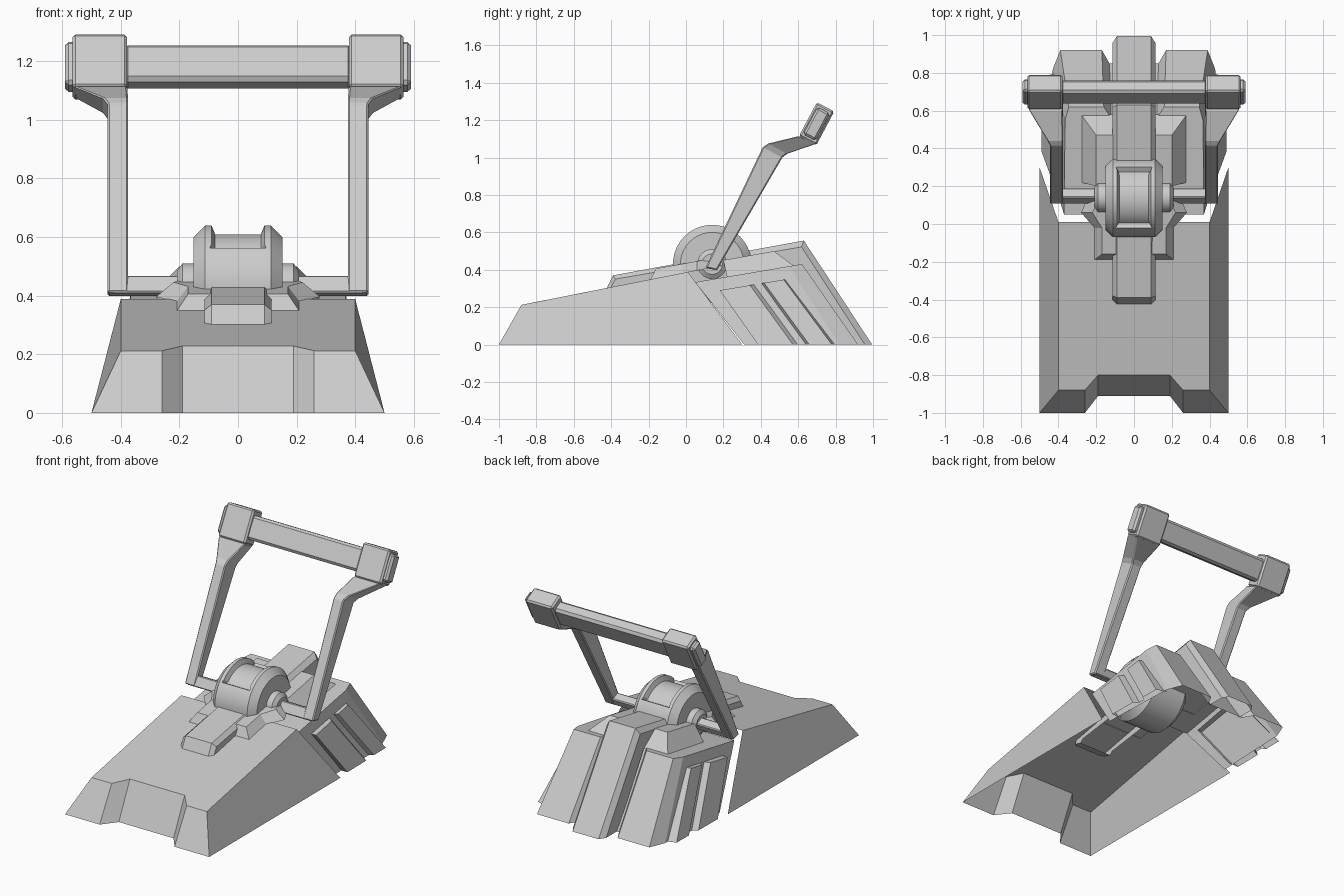
import bpy, bmesh, math
from mathutils import Vector

if "Cube" in bpy.data.objects:
    bpy.data.objects.remove(bpy.data.objects["Cube"])


def finish(name, bm, mirror=False, bevel=0, smooth=False):
    bmesh.ops.remove_doubles(bm, verts=bm.verts, dist=1e-5)
    bmesh.ops.recalc_face_normals(bm, faces=bm.faces)
    me = bpy.data.meshes.new(name)
    bm.to_mesh(me)
    bm.free()
    ob = bpy.data.objects.new(name, me)
    bpy.context.collection.objects.link(ob)
    if bevel:
        m = ob.modifiers.new("bevel", 'BEVEL')
        m.width, m.segments = bevel, 1
    if mirror:
        m = ob.modifiers.new("mirror", 'MIRROR')
        m.use_mirror_merge = False
    if smooth:
        bpy.ops.object.select_all(action='DESELECT')
        ob.select_set(True)
        bpy.context.view_layer.objects.active = ob
        bpy.ops.object.shade_smooth_by_angle(angle=math.radians(25))
    return ob


def loft(name, rings, closed=True, caps=(True, True), **kw):
    bm = bmesh.new()
    rows = [[bm.verts.new(p) for p in r] for r in rings]
    n = len(rows[0])
    for a, b in zip(rows, rows[1:]):
        for i in range(n if closed else n - 1):
            j = (i + 1) % n
            bm.faces.new((a[i], a[j], b[j], b[i]))
    for use, r in zip(caps, (rows[0], rows[-1])):
        if use:
            bm.faces.new(r)
    return finish(name, bm, **kw)


def sym(half):
    """Complete an outline given on the +x side."""
    return half + [(-x, y, z) for x, y, z in reversed(half)]


def plane(pts, z0, slope):
    return [(x, y, z0 + slope * y) for x, y in pts]


def tilted_box(name, x0, x1, w, h, bevel, mirror):
    """Box running along x, tilted back like the handle head."""
    a = math.radians(28)
    u, v = Vector((0, math.sin(a), math.cos(a))), Vector((0, math.cos(a), -math.sin(a)))
    rings = [[Vector((x, .698, 1.18)) + u * h * s / 2 + v * w * t / 2
              for s, t in ((-1, -1), (-1, 1), (1, 1), (1, -1))] for x in (x0, x1)]
    return loft(name, rings, bevel=bevel, mirror=mirror)


def revolve(name, profile, seg, window=False, mirror=False):
    """Spin (x, radius) profile round the hinge axis."""
    rings = []
    bm = bmesh.new()
    for x, r in profile:
        rings.append([bm.verts.new((x, .14 + r * math.sin(t), .43 + r * math.cos(t)))
                      for t in [2 * math.pi * (i + .5) / seg for i in range(seg)]])
    picked = []
    for k, (a, b) in enumerate(zip(rings, rings[1:])):
        for i in range(seg):
            j = (i + 1) % seg
            f = bm.faces.new((a[i], a[j], b[j], b[i]))
            c = f.calc_center_median()
            if window and k == len(profile) // 2 - 1 and c.z - .43 > .125:
                picked.append(f)
    bm.faces.new(rings[0])
    bm.faces.new(rings[-1])
    bmesh.ops.recalc_face_normals(bm, faces=bm.faces)
    if picked:
        bmesh.ops.inset_region(bm, faces=picked, thickness=.022, depth=0)
        bmesh.ops.inset_region(bm, faces=picked, thickness=.012, depth=-.03)
    return finish(name, bm, smooth=True, mirror=mirror)


# Front wedge: hollow shell with a notched nose
loft("front_wedge", [
    sym([(.5, .3, 0), (.5, -1, 0), (.26, -1, 0), (.19, -.91, 0)]),
    sym([(.4, .01, .388), (.4, -.88, .212), (.26, -.88, .212), (.19, -.8, .228)])],
    closed=False, caps=(False, True))

# Rear body: hollow shell with a recess behind the centre strip
loft("rear_body", [
    sym([(.45, .31, 0), (.43, .82, 0), (.39, .92, 0), (.17, .92, 0), (.13, .85, 0)]),
    sym(plane([(.37, .05), (.365, .55), (.345, .62), (.16, .62), (.12, .56)], .325, .17))],
    closed=False, caps=(False, True))

# Ribbed side panels
lo0, lo1 = Vector((.49, .385, 0)), Vector((.485, .8, 0))
hi0, hi1 = Vector((.415, .18, .29)), Vector((.405, .54, .35))
ribs = [(0, -.07), (0, 0), (.45, 0), (.51, -.03), (.62, -.03), (.66, -.005), (.95, -.005), (1, -.07)]
loft("side_panel", [
    [a.lerp(b, u) + Vector((d, 0, 0)) for u, d in ribs] for a, b in ((lo0, lo1), (hi0, hi1))],
    closed=False, caps=(False, True), mirror=True)

# Centre strip folding over the top and down the back
stations = [((-.43, .29), (-.36, .27)), ((-.39, .37), (-.34, .29)),
            ((.63, .556), (.58, .42)), ((.995, 0), (.84, 0))]
rings = []
for t, l in stations:
    t, l = Vector((0, *t)), Vector((0, *l))
    m = t.lerp(l, .25)
    rings.append(sym([(.115, l.y, l.z), (.115, m.y, m.z), (.09, t.y, t.z)]))
loft("centre_strip", rings, closed=False, caps=(True, False))

# Raised pads behind and in front of the hinge
loft("rear_pad", [
    sym(plane([(.28, .22), (.28, .58)], .32, .17)),
    sym(plane([(.2, .2), (.2, .47)], .415, .18))], caps=(False, True))
loft("front_pad", [
    sym(plane([(.21, -.19), (.21, -.02), (.28, .06), (.25, .13), (.2, .2)], .384, .197)),
    sym(plane([(.17, -.16), (.17, -.02), (.22, .06), (.2, .1), (.17, .2)], .435, .18))],
    caps=(False, True))

# Hinge drum with a recessed window, and hub
revolve("hinge_drum", [(-.152, .13), (-.152, .17), (-.112, .21), (.112, .21), (.152, .17), (.152, .13)],
        36, window=True)
revolve("hinge_hub", [(-.208, .055), (-.19, .08), (.19, .08), (.208, .055)], 24)

# Handle: cross rod, lofted arms, heads, end caps and grip
loft("handle_rod", [
    [(x, .105, .41), (x, .165, .397), (x, .19, .445), (x, .14, .47)] for x in (-.43, .43)],
    bevel=.006)


def arm_section(l, r, x0, x1):
    return [(x0, *l), (x1, *l), (x1, *r), (x0, *r)]


loft("handle_arm", [
    arm_section((.105, .412), (.165, .397), .375, .445),
    arm_section((.41, 1.055), (.515, 1.0), .375, .445),
    arm_section((.44, 1.075), (.54, 1.02), .375, .46),
    arm_section((.605, 1.115), (.7, 1.075), .378, .56)], bevel=.006, mirror=True)
tilted_box("handle_head", .378, .565, .105, .205, .01, True)
tilted_box("handle_end_cap", .55, .59, .075, .165, .012, True)
tilted_box("handle_grip", -.39, .39, .078, .142, .015, False)
